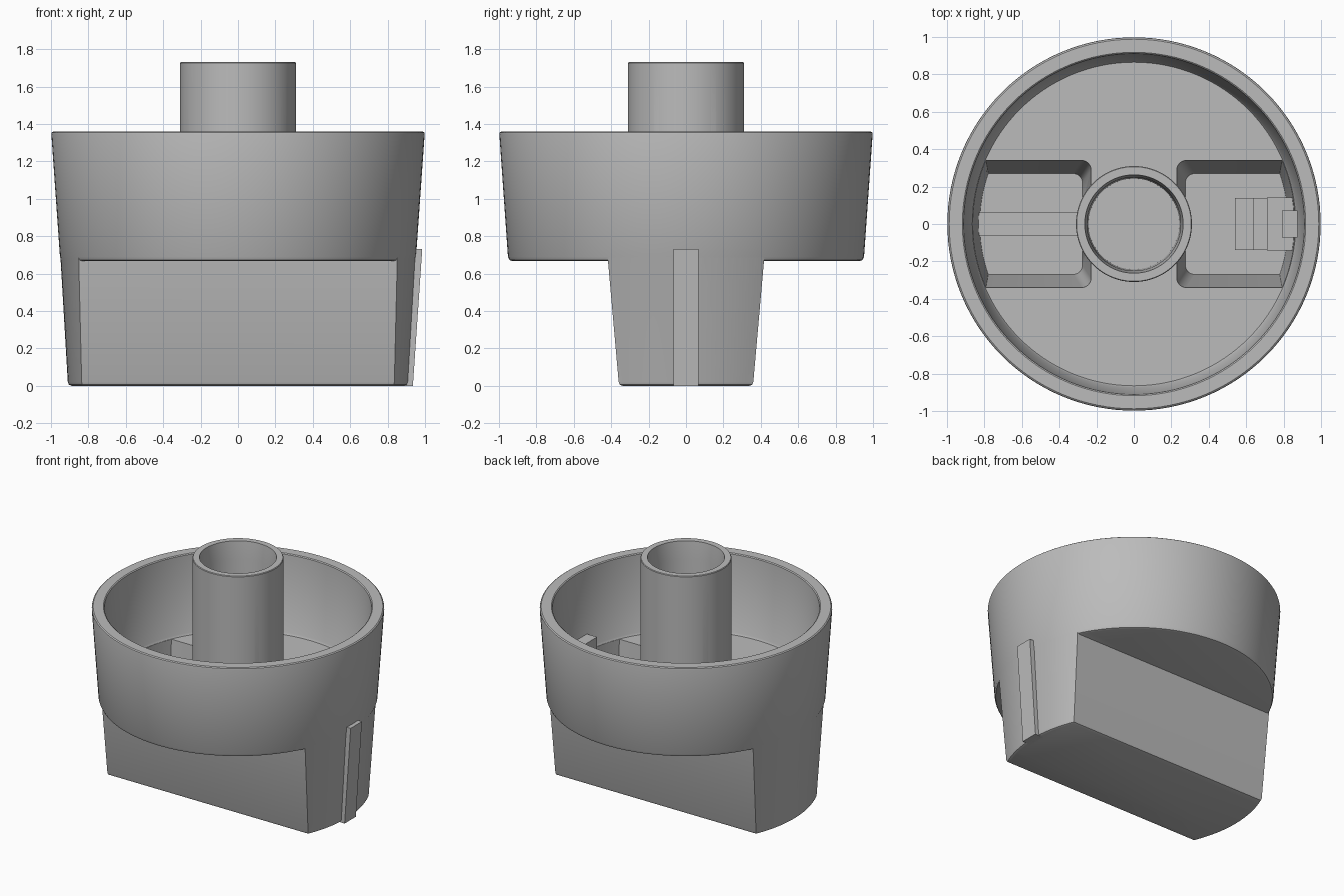
import bpy, bmesh, math

cube = bpy.data.objects.get("Cube")
if cube:
    bpy.data.objects.remove(cube, do_unlink=True)

grey = bpy.data.materials.new("plain grey")
grey.use_nodes = True
GREY = (0.5, 0.5, 0.5, 1)
grey.diffuse_color = GREY
grey.node_tree.nodes["Principled BSDF"].inputs["Base Color"].default_value = GREY


def finish(name, bm):
    bmesh.ops.recalc_face_normals(bm, faces=bm.faces)
    mesh = bpy.data.meshes.new(name)
    bm.to_mesh(mesh)
    bm.free()
    mesh.materials.append(grey)
    obj = bpy.data.objects.new(name, mesh)
    bpy.context.collection.objects.link(obj)
    return obj


def loft(name, sections):
    """Skin a stack of equal-length closed loops and cap both ends."""
    bm = bmesh.new()
    rings = [[bm.verts.new(p) for p in s] for s in sections]
    n = len(rings[0])
    for a, b in zip(rings, rings[1:]):
        for i in range(n):
            j = (i + 1) % n
            bm.faces.new((a[i], a[j], b[j], b[i]))
    bm.faces.new(rings[0])
    bm.faces.new(rings[-1])
    return finish(name, bm)


def circle(r, z, n=128):
    return [(r * math.cos(math.tau * i / n), r * math.sin(math.tau * i / n), z)
            for i in range(n)]


def lathe(name, profile):
    return loft(name, [circle(r, z) for r, z in profile])


def arc(cx, cy, r, a0, a1, n, z):
    return [(cx + r * math.cos(a0 + (a1 - a0) * i / n),
             cy + r * math.sin(a0 + (a1 - a0) * i / n), z) for i in range(n + 1)]


def grip_section(z, r, half):
    """Slab with two round ends."""
    a = math.asin(half / r)
    return (arc(0, 0, r, -a, a, 20, z)
            + arc(0, 0, r, math.pi - a, math.pi + a, 20, z))


def pocket_section(z, r, half, inner, side):
    """Round outer end, straight sides and two rounded inner corners."""
    a, c = math.asin(half / r), 0.05
    pts = (arc(0, 0, r, -a, a, 20, z)
           + arc(inner + c, half - c, c, math.pi / 2, math.pi, 6, z)
           + arc(inner + c, c - half, c, math.pi, math.pi * 1.5, 6, z))
    return [(side * x, y, z) for x, y, z in pts]


def box(name, x0, x1, half, z0, z1, lean=0.0):
    """Block whose top is shifted outward by lean."""
    return loft(name, [[(x0 + d, -half, z), (x1 + d, -half, z),
                        (x1 + d, half, z), (x0 + d, half, z)]
                       for z, d in ((z0, 0), (z1, lean))])


def boolean(target, tool, operation):
    mod = target.modifiers.new(operation.lower(), "BOOLEAN")
    mod.operation = operation
    mod.solver = "EXACT"
    mod.object = tool
    bpy.ops.object.select_all(action="DESELECT")
    bpy.context.view_layer.objects.active = target
    target.select_set(True)
    bpy.ops.object.modifier_apply(modifier=mod.name)
    bpy.data.objects.remove(tool, do_unlink=True)


# Round cup with a softened rim and lower edge
body = lathe("knob_body", [
    (0.93, 0.667), (0.944, 0.672), (0.952, 0.69), (0.998, 1.345), (0.996, 1.354),
    (0.988, 1.36), (0.918, 1.36), (0.911, 1.354), (0.874, 0.785), (0.865, 0.77)])

# Tapered grip below the cup
levels = [(0, 0.02), (0.006, 0.006), (0.02, 0)]
sections = [grip_section(z, 0.91 - d, 0.36 - d) for z, d in levels]
sections.append(grip_section(0.70, 0.95, 0.42))
boolean(body, loft("grip", sections), "UNION")

# Two hollow pockets inside the grip
for side in (1, -1):
    cutter = loft("pocket_cutter", [pocket_section(0.08, 0.825, 0.27, 0.275, side),
                                    pocket_section(0.79, 0.863, 0.342, 0.228, side)])
    boolean(body, cutter, "DIFFERENCE")

# Central tube and its bore
boolean(body, lathe("tube", [(0.31, 0.05), (0.31, 1.725), (0.306, 1.73)]), "UNION")
boolean(body, lathe("bore_cutter", [(0.243, 0.1), (0.25, 1.6), (0.264, 1.74)]), "DIFFERENCE")

bpy.ops.object.select_all(action="DESELECT")
bpy.context.view_layer.objects.active = body
body.select_set(True)
bpy.ops.object.shade_smooth_by_angle(angle=math.radians(30))

# Pointer rib outside, web and stepped clip inside
box("pointer_rib", 0.87, 0.935, 0.067, 0, 0.73, lean=0.05)
box("tube_web", -0.835, -0.28, 0.062, 0.06, 0.2)
box("clip_low_step", 0.54, 0.85, 0.138, 0.06, 0.25)
box("clip_middle_step", 0.64, 0.85, 0.138, 0.06, 0.45)
box("clip_high_step", 0.71, 0.86, 0.143, 0.06, 0.68)
box("clip_tip", 0.79, 0.875, 0.072, 0.6, 0.89)
